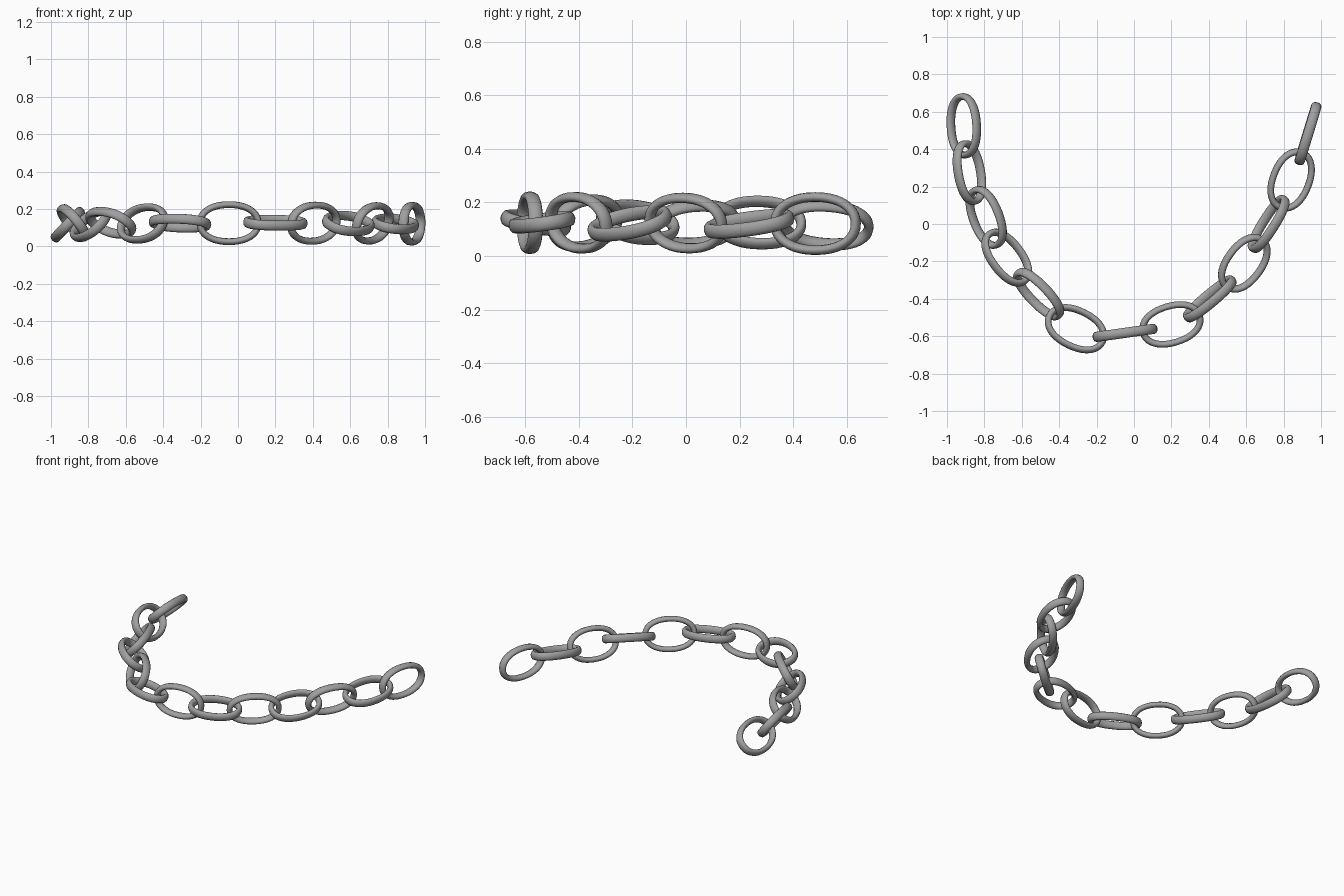
import bpy, bmesh
from math import sin, cos, radians, tau, copysign
from mathutils import Matrix, Vector

cube = bpy.data.objects.get("Cube")
if cube:
    bpy.data.objects.remove(cube, do_unlink=True)

# Single steel colour
steel = bpy.data.materials.new("steel_grey")
steel.use_nodes = True
grey = (0.35, 0.35, 0.35, 1)
steel.diffuse_color = grey
steel.node_tree.nodes["Principled BSDF"].inputs["Base Color"].default_value = grey

HALF_LENGTH, HALF_WIDTH = 0.157, 0.099   # centreline of the oval
TUBE_FLAT, TUBE_DEEP = 0.018, 0.027      # tube radii in and across the oval
SEGMENTS, SIDES = 40, 12


def rounded(value):
    """Fuller-than-ellipse curve for the link outline."""
    return copysign(abs(value) ** 0.92, value)


def make_link_mesh():
    bm = bmesh.new()
    rings = []
    for i in range(SEGMENTS):
        t = tau * i / SEGMENTS
        ring = []
        for j in range(SIDES):
            a = tau * j / SIDES
            out = TUBE_FLAT * cos(a)
            ring.append(bm.verts.new(((HALF_LENGTH + out) * rounded(cos(t)),
                                      (HALF_WIDTH + out) * rounded(sin(t)),
                                      TUBE_DEEP * sin(a))))
        rings.append(ring)
    for i in range(SEGMENTS):
        r, s = rings[i], rings[(i + 1) % SEGMENTS]
        for j in range(SIDES):
            k = (j + 1) % SIDES
            bm.faces.new((r[j], s[j], s[k], r[k]))
    bmesh.ops.recalc_face_normals(bm, faces=bm.faces)
    for face in bm.faces:
        face.smooth = True
    mesh = bpy.data.meshes.new("chain_link")
    bm.to_mesh(mesh)
    bm.free()
    mesh.materials.append(steel)
    return mesh


def place_link(number, mesh, x, y, z, yaw, pitch, roll):
    yaw, pitch, roll = radians(yaw), radians(pitch), radians(roll)
    along = Vector((cos(yaw) * cos(pitch), sin(yaw) * cos(pitch), sin(pitch)))
    level = Vector((0, 0, 1)).cross(along).normalized()
    side = level * cos(roll) + along.cross(level) * sin(roll)
    frame = Matrix((along, side, along.cross(side))).transposed().to_4x4()
    obj = bpy.data.objects.new(f"chain_link_{number}", mesh)
    obj.matrix_world = Matrix.Translation((x, y, z)) @ frame
    bpy.context.collection.objects.link(obj)


# Each link: x, y, z, yaw, pitch, roll; the chain twists gradually
links = [
    (0.93, 0.483, 0.121, 73, 0, 91),
    (0.84, 0.235, 0.12, 69, 6, 14),
    (0.72, 0.00, 0.123, 58, 0, 108),
    (0.59, -0.21, 0.122, 54, 5, 24),
    (0.405, -0.40, 0.124, 40, 0, 103),
    (0.20, -0.537, 0.126, 17, 0, 9),
    (-0.048, -0.582, 0.124, 8, 0, 90),
    (-0.31, -0.56, 0.124, -26, 0, -14),
    (-0.51, -0.375, 0.122, -46, 0, 62),
    (-0.68, -0.18, 0.126, -53, 0, -38),
    (-0.79, 0.035, 0.117, -69, 0, 46),
    (-0.88, 0.275, 0.125, -80, 0, -53),
    (-0.91, 0.525, 0.116, -86, 5, 46),
]
link_mesh = make_link_mesh()
for number, placement in enumerate(links, 1):
    place_link(number, link_mesh, *placement)
